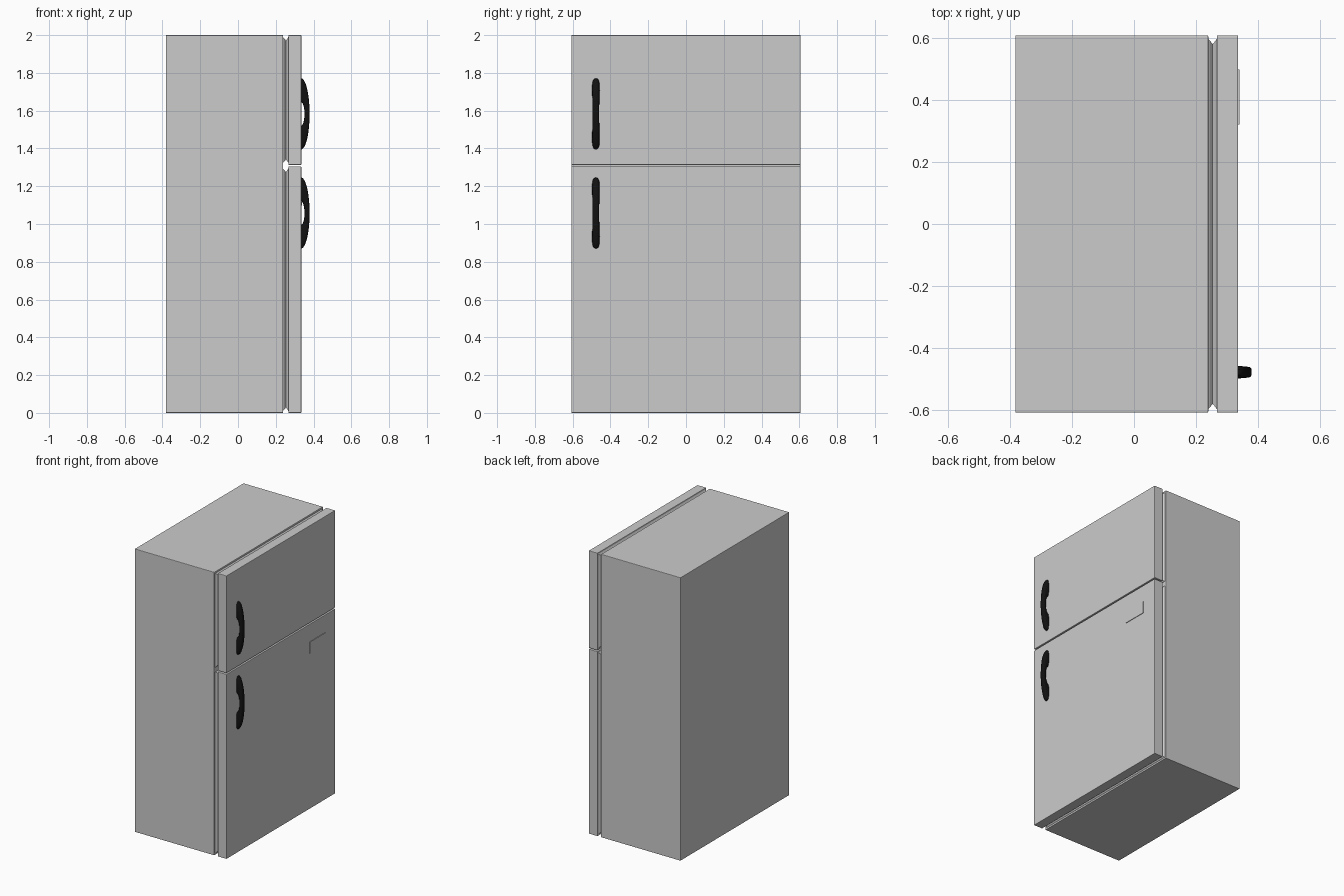
import bpy, bmesh
from math import sin, cos, pi, copysign

if "Cube" in bpy.data.objects:
    bpy.data.objects.remove(bpy.data.objects["Cube"])

W = 0.607  # half width along y


def add_mesh(name, bm):
    bmesh.ops.recalc_face_normals(bm, faces=bm.faces)
    me = bpy.data.meshes.new(name)
    bm.to_mesh(me)
    bm.free()
    ob = bpy.data.objects.new(name, me)
    bpy.context.collection.objects.link(ob)
    return ob


def loft(bm, rings, caps=True):
    rows = [[bm.verts.new(p) for p in r] for r in rings]
    n = len(rows[0])
    for a, b in zip(rows, rows[1:]):
        for i in range(n):
            j = (i + 1) % n
            bm.faces.new((a[i], a[j], b[j], b[i]))
    if caps:
        bm.faces.new(rows[0])
        bm.faces.new(rows[-1])


def rect(x, y0, y1, z0, z1, inset=0.0):
    i = inset
    return [(x, y0 + i, z0 + i), (x, y1 - i, z0 + i),
            (x, y1 - i, z1 - i), (x, y0 + i, z1 - i)]


def slab(name, x0, x1, y0, y1, z0, z1, bevel):
    bm = bmesh.new()
    loft(bm, [rect(x0, y0, y1, z0, z1), rect(x1, y0, y1, z0, z1)])
    ob = add_mesh(name, bm)
    if bevel:
        m = ob.modifiers.new("edge_bevel", 'BEVEL')
        m.width = bevel
        m.segments = 2
    return ob


def gasket(name, z0, z1):
    # pinched seal between cabinet and door
    bm = bmesh.new()
    profile = [(0.237, 0.010), (0.244, 0.016), (0.253, 0.028),
               (0.262, 0.018), (0.268, 0.008)]
    loft(bm, [rect(x, -W, W, z0, z1, i) for x, i in profile])
    return add_mesh(name, bm)


black = bpy.data.materials.new("black_plastic")
black.diffuse_color = (0.006, 0.006, 0.006, 1)
black.use_nodes = True
black.node_tree.nodes["Principled BSDF"].inputs["Base Color"].default_value = black.diffuse_color


def handle(name, zc):
    # arched grip: rounded sections between an inner and an outer half ellipse
    bm = bmesh.new()
    rings = []
    steps, sides = 32, 20
    for k in range(steps + 1):
        t = pi * k / steps
        s, c = sin(t), cos(t)
        half_w = 0.0205 - 0.003 * s
        ring = []
        for m in range(sides):
            a = 2 * pi * m / sides
            u = 0.5 + 0.5 * copysign(abs(cos(a)) ** 0.7, cos(a))
            v = copysign(abs(sin(a)) ** 0.7, sin(a))
            rx = 0.018 + (0.045 - 0.018) * u
            rz = 0.062 + (0.188 - 0.062) * u
            ring.append((0.334 + rx * s, -0.477 + half_w * v, zc + rz * c))
        rings.append(ring)
    loft(bm, rings)
    ob = add_mesh(name, bm)
    ob.data.materials.append(black)
    bpy.context.view_layer.objects.active = ob
    ob.select_set(True)
    bpy.ops.object.shade_smooth_by_angle()
    ob.select_set(False)


# cabinet
slab("cabinet", -0.382, 0.239, -W, W, 0, 2, 0.003)

# freezer and fridge doors with seals and handles
for part, z0, z1, zh in (("upper", 1.313, 2.0, 1.583), ("lower", 0.0, 1.304, 1.058)):
    slab(part + "_door", 0.267, 0.335, -W, W, z0, z1, 0.003)
    gasket(part + "_seal", z0, z1)
    handle(part + "_handle", zh)

# small blank plate on the lower door
slab("door_plate", 0.333, 0.339, 0.32, 0.497, 1.098, 1.18, 0)
